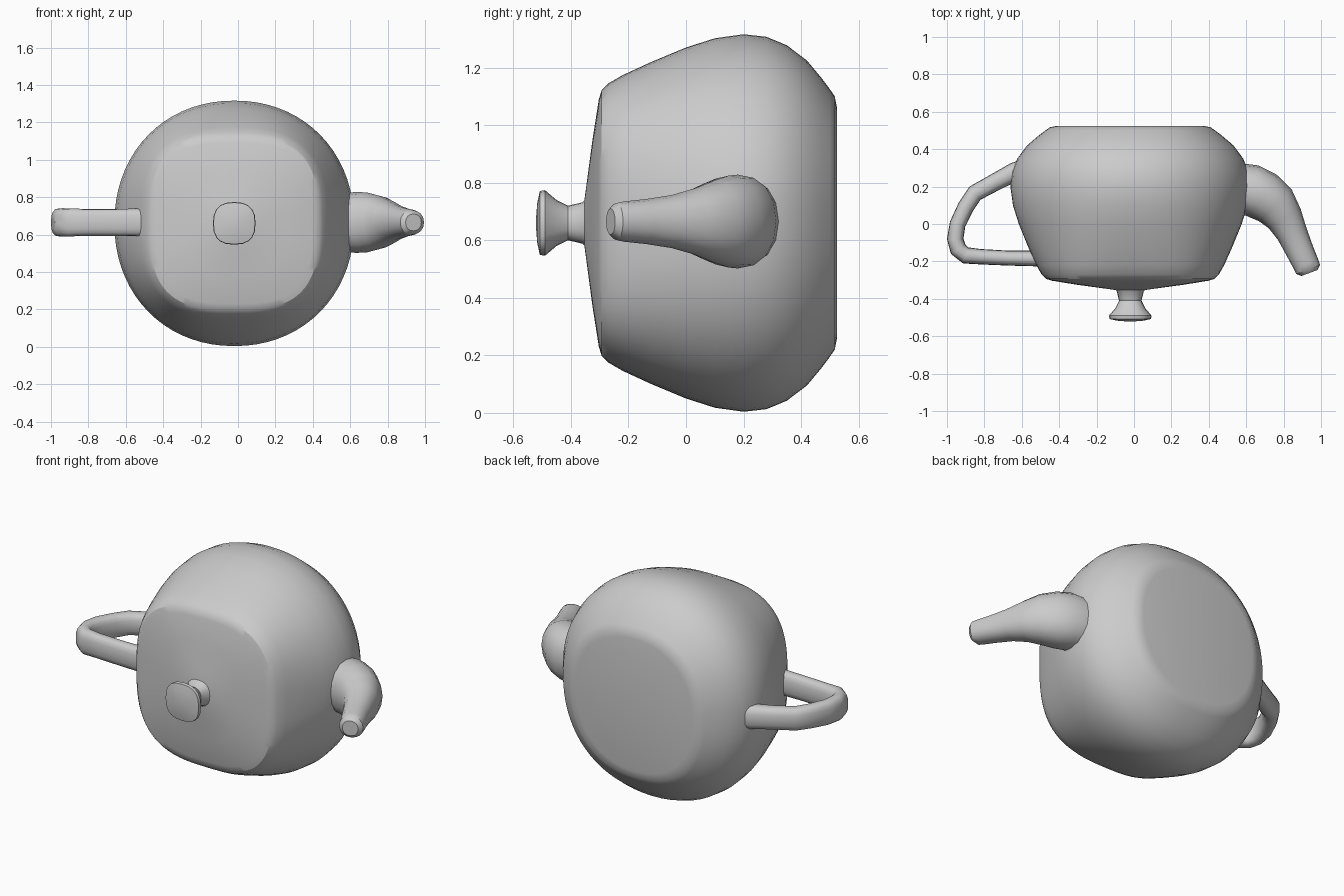
import bpy, bmesh, math
from mathutils import Vector

cube = bpy.data.objects.get("Cube")
if cube:
    bpy.data.objects.remove(cube, do_unlink=True)

CX, CZ = -0.02, 0.66

grey = bpy.data.materials.new("plain grey")
grey.use_nodes = True
colour = (0.6, 0.6, 0.6, 1)
grey.diffuse_color = colour
grey.node_tree.nodes["Principled BSDF"].inputs["Base Color"].default_value = colour


def ring(centre, u, v, n, sides, turn=0.0):
    """Superellipse ring; n = 2 is an ellipse, larger n is squarer."""
    points = []
    for i in range(sides):
        a = math.tau * i / sides + turn
        c, s = math.cos(a), math.sin(a)
        points.append(Vector(centre)
                      + u * math.copysign(abs(c) ** (2 / n), c)
                      + v * math.copysign(abs(s) ** (2 / n), s))
    return points


def loft(name, rings, angle):
    """Skin a list of rings and cap both ends."""
    bm = bmesh.new()
    loops = [[bm.verts.new(p) for p in r] for r in rings]
    for a, b in zip(loops, loops[1:]):
        for i in range(len(a)):
            j = (i + 1) % len(a)
            bm.faces.new((a[i], a[j], b[j], b[i]))
    bm.faces.new(loops[0])
    bm.faces.new(loops[-1])
    bmesh.ops.recalc_face_normals(bm, faces=bm.faces)
    mesh = bpy.data.meshes.new(name)
    bm.to_mesh(mesh)
    bm.free()
    mesh.materials.append(grey)
    obj = bpy.data.objects.new(name, mesh)
    bpy.context.collection.objects.link(obj)
    bpy.ops.object.select_all(action="DESELECT")
    obj.select_set(True)
    bpy.context.view_layer.objects.active = obj
    bpy.ops.object.shade_smooth_by_angle(angle=math.radians(angle))
    return obj


def turned(name, profile, sides, angle, squash=1.0):
    """Loft along y from (y, radius, squareness) rows."""
    rings = [ring((CX, y, CZ), Vector((r * squash, 0, 0)), Vector((0, 0, r)), n, sides)
             for y, r, n in profile]
    return loft(name, rings, angle)


def tube(name, path, n, sides, angle):
    """Sweep in the xy plane from (x, y, flat radius, z radius) rows."""
    points = [Vector((x, y, CZ + 0.005)) for x, y, _, _ in path]
    rings = []
    for i, (_, _, flat, tall) in enumerate(path):
        t = (points[min(i + 1, len(path) - 1)] - points[max(i - 1, 0)]).normalized()
        side = Vector((-t.y, t.x, 0))
        rings.append(ring(points[i], side * flat, Vector((0, 0, tall)), n, sides))
    return loft(name, rings, angle)


# Pot body lying on its back, lid facing the front
turned("pot_body", [
    (-0.36, 0.03, 2), (-0.345, 0.14, 2.1), (-0.325, 0.29, 2.5),
    (-0.303, 0.43, 3), (-0.293, 0.462, 3), (-0.27, 0.485, 2.9),
    (-0.22, 0.514, 2.7), (-0.12, 0.56, 2.45), (0.0, 0.61, 2.25),
    (0.1, 0.642, 2.15), (0.2, 0.656, 2.1), (0.28, 0.647, 2.1),
    (0.35, 0.618, 2.15), (0.42, 0.565, 2.2), (0.47, 0.505, 2.25),
    (0.5, 0.465, 2.3), (0.517, 0.44, 2.3), (0.525, 0.4, 2.2)], 72, 30, 0.977)

# Lid knob with a flared, slightly square end
turned("lid_knob", [
    (-0.335, 0.095, 2.2), (-0.36, 0.072, 2.4), (-0.41, 0.06, 2.4),
    (-0.45, 0.08, 2.4), (-0.49, 0.114, 2.5), (-0.508, 0.111, 2.6),
    (-0.517, 0.07, 2.4), (-0.521, 0.02, 2)], 20, 32)

# Curved spout
tube("spout", [
    (0.56, 0.185, 0.14, 0.155), (0.63, 0.18, 0.138, 0.163),
    (0.69, 0.15, 0.135, 0.16), (0.755, 0.1, 0.122, 0.143),
    (0.805, 0.03, 0.1, 0.115), (0.845, -0.05, 0.083, 0.092),
    (0.885, -0.14, 0.075, 0.078), (0.92, -0.215, 0.07, 0.07),
    (0.931, -0.243, 0.068, 0.064), (0.938, -0.262, 0.045, 0.045)], 2.2, 16, 35)

# Looped handle
tube("handle", [
    (-0.53, 0.31, 0.055, 0.075), (-0.64, 0.278, 0.051, 0.07),
    (-0.74, 0.225, 0.047, 0.067), (-0.85, 0.165, 0.046, 0.068),
    (-0.9, 0.09, 0.044, 0.07), (-0.943, 0.0, 0.043, 0.073),
    (-0.956, -0.08, 0.044, 0.075), (-0.94, -0.135, 0.046, 0.076),
    (-0.9, -0.168, 0.045, 0.075), (-0.82, -0.175, 0.041, 0.072),
    (-0.68, -0.182, 0.04, 0.072), (-0.5, -0.185, 0.042, 0.074)], 2.6, 16, 35)
